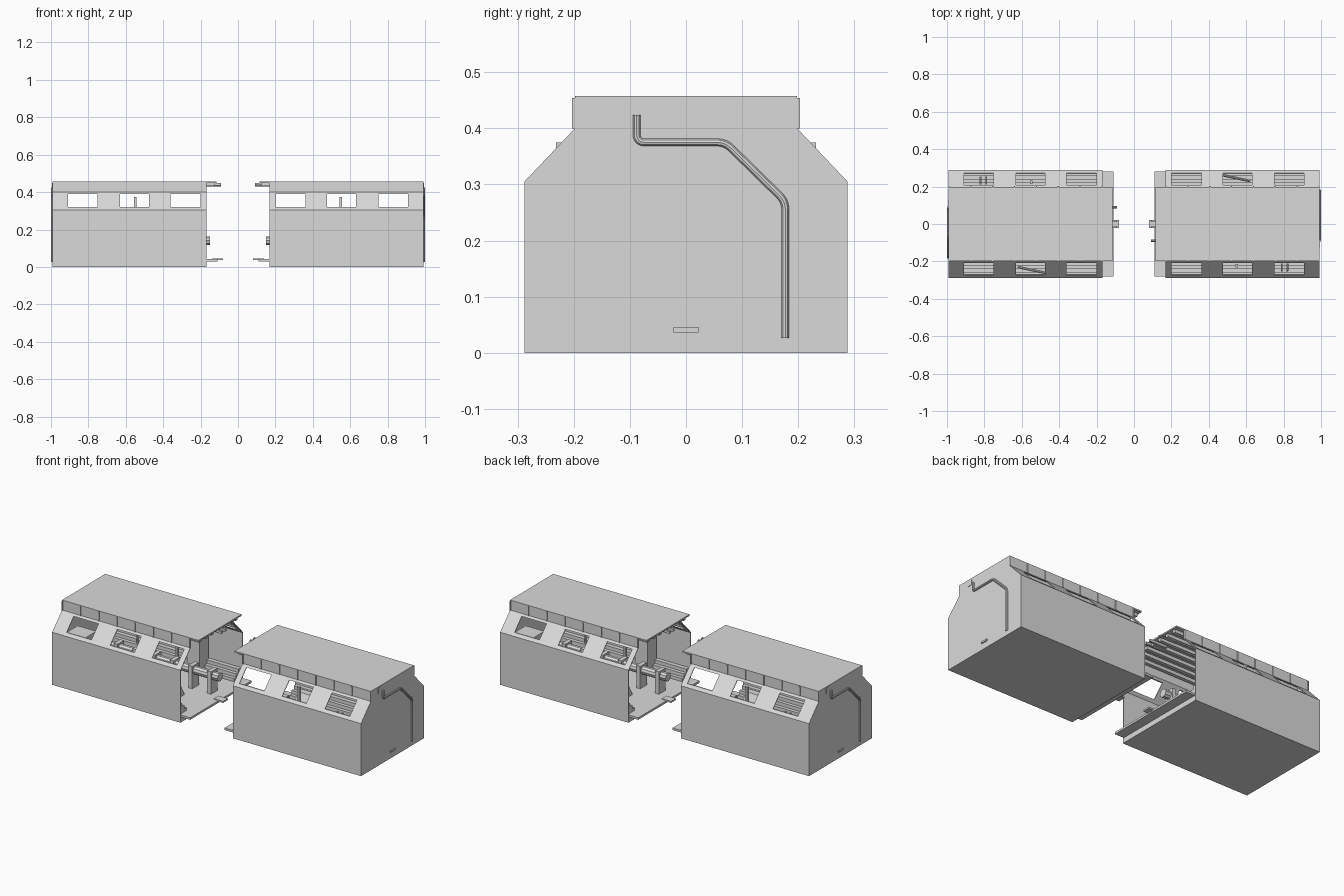
import bpy, bmesh, math
from mathutils import Vector

cube = bpy.data.objects.get("Cube")
if cube:
    bpy.data.objects.remove(cube, do_unlink=True)

mat = bpy.data.materials.new("light_grey")
mat.use_nodes = True
GREY = (0.7, 0.7, 0.7, 1)
mat.diffuse_color = GREY
mat.node_tree.nodes["Principled BSDF"].inputs["Base Color"].default_value = GREY

parts = []


def finish(name, bm):
    bmesh.ops.recalc_face_normals(bm, faces=bm.faces)
    me = bpy.data.meshes.new(name)
    bm.to_mesh(me)
    bm.free()
    me.materials.append(mat)
    ob = bpy.data.objects.new(name, me)
    bpy.context.collection.objects.link(ob)
    parts.append(ob)
    return ob


def add_prism(bm, profile, x0, x1):
    """Extrude a y-z outline along x."""
    a = [bm.verts.new((x0, y, z)) for y, z in profile]
    b = [bm.verts.new((x1, y, z)) for y, z in profile]
    bm.faces.new(a)
    bm.faces.new(b[::-1])
    n = len(a)
    for i in range(n):
        j = (i + 1) % n
        bm.faces.new((a[i], b[i], b[j], a[j]))


def add_box(bm, x, y, z):
    add_prism(bm, [(y[0], z[0]), (y[1], z[0]), (y[1], z[1]), (y[0], z[1])], *x)


def box(name, x, y, z):
    bm = bmesh.new()
    add_box(bm, x, y, z)
    return finish(name, bm)


def tube(name, points, radius, bend=0.025):
    """Round pipe with softened corners."""
    pts = [Vector(p) for p in points]
    path = [pts[0]]
    for a, b, c in zip(pts, pts[1:], pts[2:]):
        p, q = b + (a - b).normalized() * bend, b + (c - b).normalized() * bend
        for i in range(7):
            t = i / 6
            path.append(p * (1 - t) ** 2 + b * 2 * t * (1 - t) + q * t * t)
    path.append(pts[-1])
    cu = bpy.data.curves.new(name, 'CURVE')
    cu.dimensions = '3D'
    cu.bevel_depth = radius
    cu.bevel_resolution = 3
    cu.use_fill_caps = True
    sp = cu.splines.new('POLY')
    sp.points.add(len(path) - 1)
    for sv, p in zip(sp.points, path):
        sv.co = (*p, 1)
    tmp = bpy.data.objects.new(name, cu)
    bpy.context.collection.objects.link(tmp)
    bpy.context.view_layer.update()
    me = bpy.data.meshes.new_from_object(tmp.evaluated_get(bpy.context.evaluated_depsgraph_get()))
    bpy.data.objects.remove(tmp, do_unlink=True)
    me.materials.clear()
    me.materials.append(mat)
    ob = bpy.data.objects.new(name, me)
    bpy.context.collection.objects.link(ob)
    bpy.ops.object.select_all(action='DESELECT')
    ob.select_set(True)
    bpy.context.view_layer.objects.active = ob
    bpy.ops.object.shade_smooth_by_angle()
    parts.append(ob)


# Overall section of one half
W, R, EAVE, NECK, TOP = 0.288, 0.198, 0.305, 0.4, 0.458
OPEN, END, T = 0.168, 0.992, 0.006
WINDOWS = [(0.2, 0.36), (0.475, 0.63), (0.75, 0.91)]


def slope_y(z):
    return W + (R - W) * (z - EAVE) / (NECK - EAVE)


# Closed end wall, base and floor
bm = bmesh.new()
half = [(W, 0), (W, EAVE), (R, NECK), (R, TOP)]
add_prism(bm, half + [(-y, z) for y, z in reversed(half)], END - T, END)
finish("end_wall", bm)
box("base", (OPEN, END), (-W, W), (0, 0.03))
box("floor_plate", (0.11, END - T), (-W + T, W - T), (0.03, 0.042))
box("floor_tongue", (0.08, 0.14), (-0.022, 0.022), (0.037, 0.046))

# Roof with lengthwise ribs below and coupling parts at the open end
box("roof", (0.115, END), (-R, R), (TOP - 0.008, TOP))
bm = bmesh.new()
for i in range(7):
    y = -0.165 + i * 0.055
    add_box(bm, (0.125, END - T), (y - 0.01, y + 0.01), (0.432, TOP - 0.008))
finish("roof_ribs", bm)
bm = bmesh.new()
for y in (-0.016, 0.016):
    add_box(bm, (0.09, 0.2), (y - 0.006, y + 0.006), (0.435, 0.448))
finish("roof_coupling_pins", bm)
tube("pipe_coupling", [(0.09, -0.09, 0.435), (0.2, -0.09, 0.435)], 0.006)

for side, s in (("front", -1), ("back", 1)):
    box(side + "_wall", (OPEN, END), sorted((s * W, s * (W - T))), (0.0, EAVE))
    box(side + "_skirt", (OPEN, END), sorted((s * R, s * (R - T))), (NECK, TOP))

    # Sloped panel framed around three window openings
    bm = bmesh.new()

    def strip(z0, z1, x0, x1):
        y0, y1 = slope_y(z0), slope_y(z1)
        add_prism(bm, [(s * y0, z0), (s * y1, z1), (s * (y1 - T), z1), (s * (y0 - T), z0)], x0, x1)

    strip(EAVE, 0.32, OPEN, END)
    strip(0.389, NECK, OPEN, END)
    edges = [OPEN] + [x for w in WINDOWS for x in w] + [END]
    for x0, x1 in zip(edges[::2], edges[1::2]):
        strip(0.32, 0.389, x0, x1)
    finish(side + "_window_panel", bm)

    # Thin upright battens on the skirt
    bm = bmesh.new()
    for i in range(8):
        x = OPEN + 0.003 + i * (END - OPEN - 0.006) / 7
        add_box(bm, (x - 0.003, x + 0.003), sorted((s * R, s * (R + 0.005))), (NECK, TOP - 0.004))
    finish(side + "_skirt_battens", bm)

    # Stepped bench and wall rails inside
    bm = bmesh.new()
    for d, h in ((0.07, 0.06), (0.05, 0.08), (0.03, 0.10)):
        add_box(bm, (OPEN + 0.01, END - T), sorted((s * (W - T), s * (W - d))), (0.042, h))
    finish(side + "_bench", bm)

# Outside pipe, hatch and lip on the closed end
x = END + 0.001
tube("end_pipe", [(x, -0.088, 0.424), (x, -0.088, 0.375), (x, 0.07, 0.375),
                  (x, 0.177, 0.27), (x, 0.177, 0.026)], 0.007, 0.015)
box("end_hatch", (END, END + 0.002), (-0.132, -0.101), (0.418, 0.45))
box("end_lip", (END, END + 0.006), (-0.022, 0.022), (0.036, 0.046))

# Interior fittings
tube("service_pipe", [(0.15, -0.05, 0.14), (0.95, -0.05, 0.14)], 0.024)
bm = bmesh.new()
for i in range(7):
    x = 0.2 + i * 0.12
    add_box(bm, (x - 0.012, x + 0.012), (-0.08, -0.02), (0.042, 0.172))
finish("pipe_supports", bm)
box("cabinet", (0.38, 0.46), (-0.27, -0.19), (0.042, 0.29))
box("partition_post", (0.542, 0.555), (-0.232, -0.215), (0.042, 0.375))
box("locker", (0.84, 0.96), (0.1, 0.2), (0.042, 0.28))
bm = bmesh.new()
add_prism(bm, [(0.06, 0.042), (0.16, 0.042), (0.16, 0.15), (0.12, 0.15)], 0.3, 0.42)
finish("console", bm)
tube("diagonal_brace", [(0.47, 0.262, 0.29), (0.62, 0.23, 0.26)], 0.007)
for i in range(2):
    x = 0.79 + i * 0.03
    tube("riser_pipe", [(x, -0.25, 0.05), (x, -0.25, 0.29), (x, -0.21, 0.29)], 0.005, 0.012)

# Second half is the first one turned half way round
for ob in list(parts):
    name = ob.name
    twin = ob.copy()
    twin.rotation_euler.z = math.pi
    twin.name = "right_" + name
    ob.name = "left_" + name
    bpy.context.collection.objects.link(twin)
